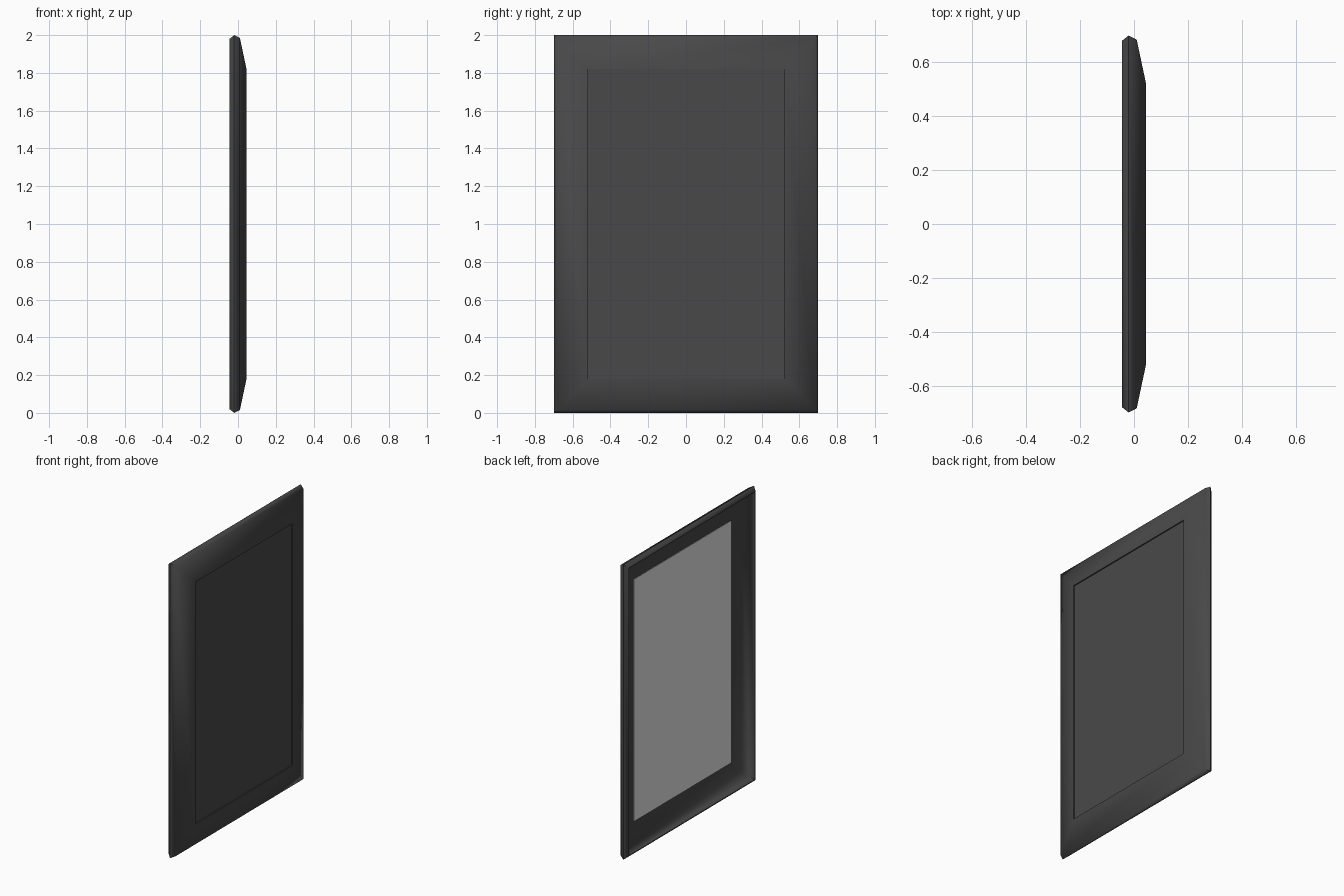
import bpy
import bmesh
import math

cube = bpy.data.objects.get("Cube")
if cube:
    bpy.data.objects.remove(cube)

HALF_Y, HALF_Z = 0.7, 1.0


def material(name, value):
    mat = bpy.data.materials.new(name)
    mat.use_nodes = True
    color = (value, value, value, 1)
    mat.diffuse_color = color
    mat.node_tree.nodes["Principled BSDF"].inputs["Base Color"].default_value = color
    return mat


def rectangle(bm, x, inset):
    """Four corners of an upright rectangle, inset from the outer outline."""
    y, z = HALF_Y - inset, HALF_Z - inset
    return [bm.verts.new((x, sy * y, HALF_Z + sz * z))
            for sy, sz in ((-1, -1), (1, -1), (1, 1), (-1, 1))]


def swept_rectangle(name, profile, mat, closed):
    """Join rectangles given as (x, inset); closed makes a ring, otherwise the ends are capped."""
    bm = bmesh.new()
    loops = [rectangle(bm, x, inset) for x, inset in profile]
    pairs = list(zip(loops, loops[1:]))
    if closed:
        pairs.append((loops[-1], loops[0]))
    for a, b in pairs:
        for i in range(4):
            j = (i + 1) % 4
            bm.faces.new((a[i], a[j], b[j], b[i]))
    if not closed:
        bm.faces.new(loops[0])
        if len(loops) > 1:
            bm.faces.new(loops[-1])
    bmesh.ops.recalc_face_normals(bm, faces=bm.faces)
    mesh = bpy.data.meshes.new(name)
    bm.to_mesh(mesh)
    bm.free()
    mesh.materials.append(mat)
    obj = bpy.data.objects.new(name, mesh)
    bpy.context.collection.objects.link(obj)
    return obj


dark = material("dark frame", 0.066)
light = material("light picture", 0.8)

# Dished frame moulding with a beveled rim
frame = swept_rectangle("frame", [
    (-0.045, 0.02), (-0.02, 0.0), (0.01, 0.015), (0.045, 0.18),
    (0.028, 0.18), (0.01, 0.09), (-0.01, 0.045), (-0.045, 0.026)], dark, True)
bpy.ops.object.select_all(action="DESELECT")
frame.select_set(True)
bpy.context.view_layer.objects.active = frame
bpy.ops.object.shade_smooth_by_angle(angle=math.radians(60))

# Backing board, slightly recessed behind the frame edge
swept_rectangle("backing_board", [(0.03, 0.18), (0.037, 0.18)], dark, False)

# Picture sheet lying on the board
swept_rectangle("picture", [(0.026, 0.181), (0.03, 0.181)], light, False)
